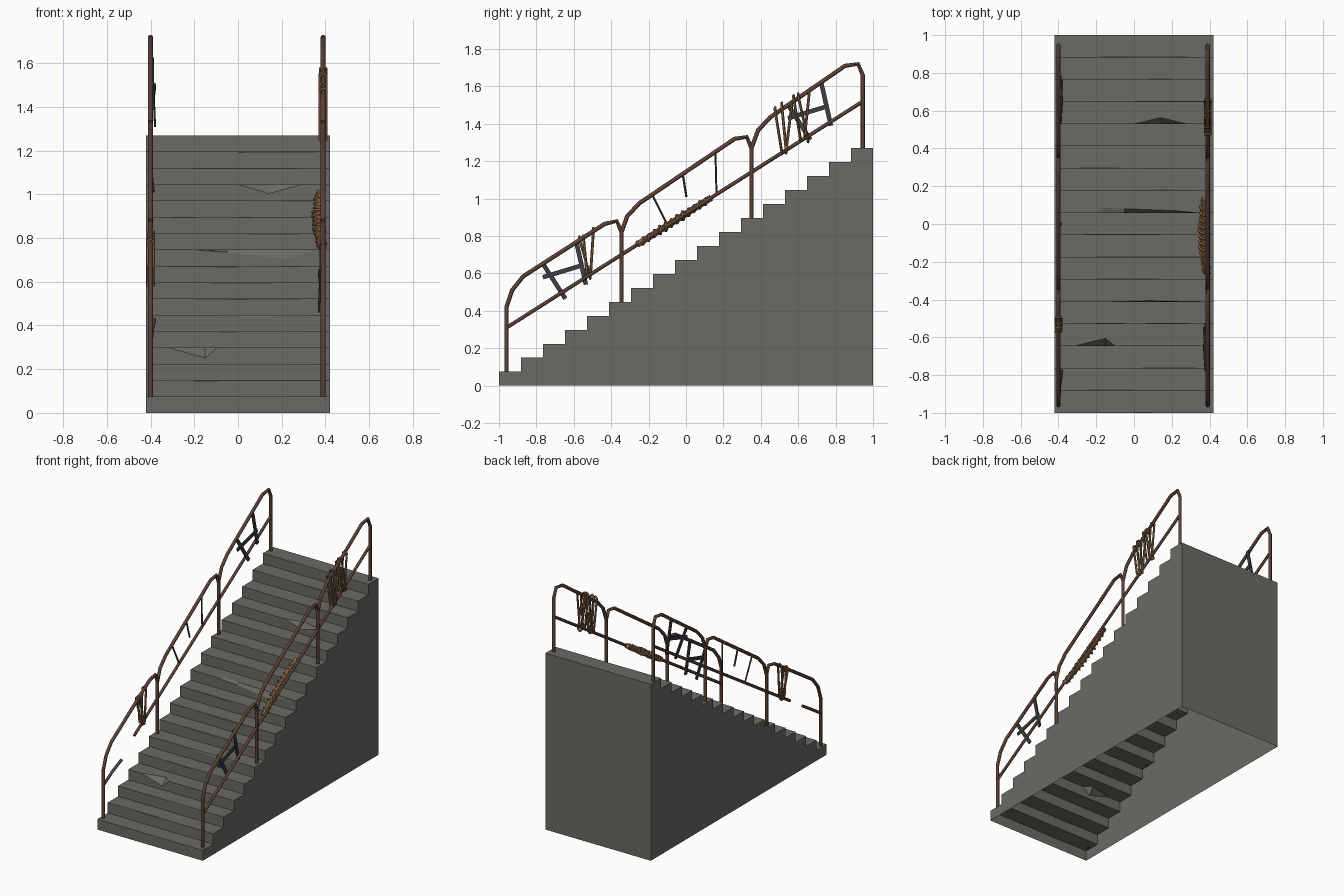
import bpy, bmesh, math, random
from mathutils import Vector, Matrix

if "Cube" in bpy.data.objects:
    bpy.data.objects.remove(bpy.data.objects["Cube"])

random.seed(4)


def material(name, rgb):
    m = bpy.data.materials.new(name)
    m.diffuse_color = (*rgb, 1)
    m.use_nodes = True
    m.node_tree.nodes["Principled BSDF"].inputs["Base Color"].default_value = m.diffuse_color
    return m


CONCRETE = material("grey concrete", (0.145, 0.143, 0.128))
RUST = material("rusty brown", (0.105, 0.052, 0.036))
ROPE = material("tan rope", (0.25, 0.135, 0.062))
IRON = material("dark iron", (0.045, 0.05, 0.056))


def add_mesh(name, bm, mat):
    me = bpy.data.meshes.new(name)
    bm.to_mesh(me)
    bm.free()
    me.materials.append(mat)
    ob = bpy.data.objects.new(name, me)
    bpy.context.collection.objects.link(ob)
    return ob


def tube(name, pts, r, mat, cyclic=False, sides=2):
    """Round bar along a path, turned into a mesh."""
    cu = bpy.data.curves.new(name, 'CURVE')
    cu.dimensions = '3D'
    cu.bevel_depth = r
    cu.bevel_resolution = sides
    cu.use_fill_caps = True
    sp = cu.splines.new('POLY')
    sp.points.add(len(pts) - 1)
    for p, co in zip(sp.points, pts):
        p.co = (*co, 1)
    sp.use_cyclic_u = cyclic
    cu.materials.append(mat)
    ob = bpy.data.objects.new(name, cu)
    bpy.context.collection.objects.link(ob)
    bpy.ops.object.select_all(action='DESELECT')
    ob.select_set(True)
    bpy.context.view_layer.objects.active = ob
    bpy.ops.object.convert(target='MESH')
    bpy.ops.object.shade_smooth_by_angle(angle=math.radians(50))


def beam(name, p, q, width, thick, mat):
    """Flat bar between two points, thin along x."""
    p, q = Vector(p), Vector(q)
    z = (q - p).normalized()
    y = z.cross(Vector((1, 0, 0))).normalized()
    x = y.cross(z)
    rot = Matrix((x, y, z)).transposed().to_4x4()
    bm = bmesh.new()
    bmesh.ops.create_cube(bm, size=1, matrix=Matrix.Translation((p + q) / 2) @ rot
                          @ Matrix.Diagonal((thick, width, (q - p).length, 1)))
    add_mesh(name, bm, mat)


# Stairs: open-bottomed shell, 17 steps with chipped noses
N, W, H = 17, 0.42, 1.27
RUN, RISE = 2 / N, H / N
# step: (x, set-back of the tread, drop of the riser)
CHIPS = {
    3: [(-.32, 0, 0), (-.15, .042, .048), (-.1, 0, 0.003)],
    5: [(-.12, 0, 0), (.08, .006, .012), (.36, 0, 0)],
    9: [(-.19, 0, 0), (-.17, .026, .004), (-.05, .022, .012), (.22, .012, .042), (.34, 0, .012), (.36, 0, 0)],
    10: [(-.04, 0, 0), (.15, .008, .004), (.39, 0, 0)],
    13: [(0, 0, 0), (.14, .034, .042), (.28, 0, .004)],
}
bm = bmesh.new()
V = bm.verts.new
for i in range(N):
    y0, z0 = -1 + i * RUN, i * RISE
    y1, z1 = y0 + RUN, z0 + RISE
    cols = CHIPS.get(i) or [(x, random.uniform(0, .003), random.uniform(0, .005)) for x in (-.2, 0, .2)]
    cols = [(-W, 0, 0)] + cols + [(W, 0, 0)]
    rows = [[V((x, y0, z0)), V((x, y0, z1 - d)), V((x, y0 + b, z1)), V((x, y1, z1))] for x, b, d in cols]
    for a, b in zip(rows, rows[1:]):
        for k in range(3):
            bm.faces.new((a[k], b[k], b[k + 1], a[k + 1]))
    # side wall slice beside this step
    for x in (-W, W):
        f = [V((x, y0, 0)), V((x, y1, 0)), V((x, y1, z1)), V((x, y0, z1))]
        bm.faces.new(f if x > 0 else f[::-1])
bm.faces.new([V((W, 1, 0)), V((-W, 1, 0)), V((-W, 1, H)), V((W, 1, H))])
bmesh.ops.remove_doubles(bm, verts=bm.verts, dist=1e-4)
bmesh.ops.dissolve_degenerate(bm, edges=bm.edges, dist=1e-5)
add_mesh("stairs", bm, CONCRETE)

# Railings: three bent hoops per side and a lower rail
HOOPS = [
    [(-.96, .07), (-.96, .42), (-.93, .51), (-.87, .585), (-.435, .865), (-.37, .88), (-.345, .82), (-.345, .44)],
    [(-.345, .72), (-.345, .82), (-.315, .905), (-.25, .975), (.26, 1.32), (.325, 1.33), (.35, 1.27), (.35, .89)],
    [(.35, 1.17), (.35, 1.27), (.385, 1.365), (.45, 1.435), (.85, 1.71), (.92, 1.72), (.945, 1.66), (.945, 1.26)],
]


def low(y):
    return 0.31 + (y + .96) * .635


XL, XR = -0.40, 0.39
for side, x in (("left", XL), ("right", XR)):
    for n, hoop in enumerate(HOOPS):
        tube(f"{side}_rail_hoop_{n + 1}", [(x, y, z) for y, z in hoop], .0115, RUST)
tube("right_lower_rail", [(XR, -.96, low(-.96)), (XR, .945, low(.945))], .01, RUST)
# left lower rail is broken, its stub bent inward
tube("left_lower_rail", [(XL, -.61, low(-.61)), (XL, .945, low(.945))], .01, RUST)
tube("left_rail_stub", [(XL, -.96, low(-.96)), (XL + .004, -.86, low(-.86)), (XL + .016, -.775, low(-.775))], .01, RUST)

# Dark iron patches: two uprights and a cross strip
PATCH = [((-.77, .66), (-.645, .465)), ((-.588, .775), (-.535, .54)), ((-.765, .58), (-.55, .645))]
for side, x, dy, dz in (("right", XR - .012, 0, 0), ("left", XL + .012, 1.31, .85)):
    for n, (p, q) in enumerate(PATCH):
        s = -.008 if x > 0 else .008
        beam(f"{side}_iron_patch_{n + 1}", (x, p[0] + dy, p[1] + dz),
             (x + s * (n != 1), q[0] + dy, q[1] + dz), .024, .009, IRON)

# Remaining thin balusters on the left middle hoop
for n, (p, q) in enumerate([((-.185, 1.03), (-.10, .86)), ((-.018, 1.135), (.002, 1.01)), ((.157, 1.255), (.163, 1.03))]):
    tube(f"left_baluster_{n + 1}", [(XL, *p), (XL + (.014 if n == 1 else 0), *q)], .006, IRON, sides=1)

# Rope loops tied between upper and lower rails
LOOPS = [
    (XR, (.476, 1.475), (.512, 1.25)), (XR, (.565, 1.5), (.535, 1.255)), (XR, (.512, 1.5), (.535, 1.26)),
    (XR, (.575, 1.54), (.612, 1.32)), (XR, (.60, 1.55), (.652, 1.315)), (XR, (.66, 1.575), (.635, 1.34)),
    (XL, (-.57, .785), (-.512, .585)), (XL, (-.548, .79), (-.53, .60)), (XL, (-.495, .83), (-.51, .60)),
]
for n, (x, p, q) in enumerate(LOOPS):
    w = .014
    tube(f"rope_loop_{n + 1}", [(x - w, *p), (x, p[0], p[1] + .012), (x + w, *p),
                                (x + w, *q), (x, q[0], q[1] - .012), (x - w, *q)], .0075, ROPE, True, 1)

# Rope bundle wound around the right middle lower rail
A, B = Vector((.385, -.26, low(-.26))), Vector((.375, .135, low(.135)))
d = (B - A).normalized()
up = Vector((1, 0, 0)).cross(d)
core = [A.lerp(B, t / 8) + Vector((-.012 * math.sin(math.pi * t / 8), 0, 0)) for t in range(9)]
tube("rope_bundle_core", core, .019, ROPE, sides=1)
coil, turns = [], 13
for k in range(turns * 8 + 1):
    t = k / (turns * 8)
    a = 2 * math.pi * k / 8
    bulge = .6 + .4 * math.sin(math.pi * t) + .12 * math.sin(t * 23)
    c = A.lerp(B, t) + Vector((-.012 * math.sin(math.pi * t), 0, 0))
    coil.append(c + Vector((1, 0, 0)) * math.cos(a) * .024 * bulge + up * math.sin(a) * .018 * bulge)
tube("rope_bundle_coil", coil, .0085, ROPE, sides=1)
